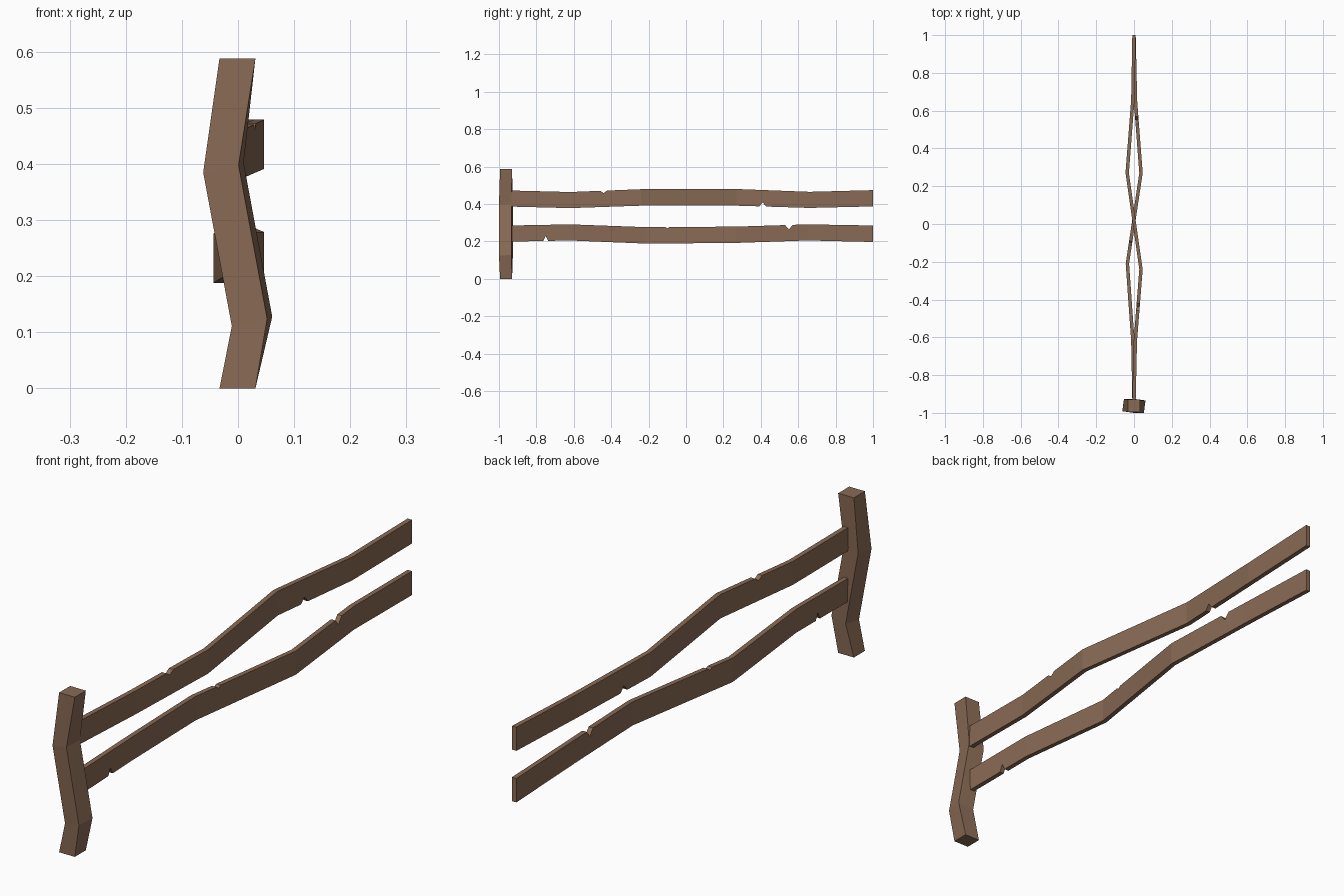
import bpy

if "Cube" in bpy.data.objects:
    bpy.data.objects.remove(bpy.data.objects["Cube"])

wood = bpy.data.materials.new("brown_wood")
wood.diffuse_color = (0.25, 0.145, 0.09, 1)
wood.use_nodes = True
wood.node_tree.nodes["Principled BSDF"].inputs["Base Color"].default_value = wood.diffuse_color


def loft(name, rings):
    """Join four-cornered rings into a closed, flat-shaded beam."""
    verts = [p for r in rings for p in r]
    faces = [(0, 1, 2, 3)]
    for i in range(len(rings) - 1):
        a, b = 4 * i, 4 * i + 4
        for k in range(4):
            n = (k + 1) % 4
            faces.append((a + k, b + k, b + n, a + n))
    e = len(verts) - 4
    faces.append((e + 3, e + 2, e + 1, e))
    mesh = bpy.data.meshes.new(name)
    mesh.from_pydata(verts, [], faces)
    mesh.validate()
    mesh.materials.append(wood)
    obj = bpy.data.objects.new(name, mesh)
    bpy.context.collection.objects.link(obj)
    return obj


def lerp(table, y, col):
    """Interpolate one column of a station table along y."""
    for p, q in zip(table, table[1:]):
        if y <= q[0]:
            t = (y - p[0]) / (q[0] - p[0])
            return p[col] + t * (q[col] - p[col])
    return table[-1][col]


def rail(name, stations, notches, half=0.009):
    """Bent plank: stations are (y, x, bottom, top); notches (y, half width, depth, side)."""
    ys = {s[0] for s in stations}
    for y, w, d, side in notches:
        ys |= {y - w, y, y + w}
    rings = []
    for y in sorted(ys):
        x, lo, hi = (lerp(stations, y, c) for c in (1, 2, 3))
        for ny, w, d, side in notches:
            if y == ny:
                if side == "top":
                    hi -= d
                else:
                    lo += d
        rings.append([(x - half, y, lo), (x + half, y, lo),
                      (x + half, y, hi), (x - half, y, hi)])
    return loft(name, rings)


# Crooked post: square ends, two twisted rings between
def square(z):
    return [(-0.033, -0.994, z), (-0.033, -0.93, z),
            (0.031, -0.93, z), (0.031, -0.994, z)]


def bend(x, z):
    return [(x, -0.991, z), (x + 0.009, -0.926, z + 0.006),
            (x + 0.072, -0.934, z + 0.017), (x + 0.063, -1.0, z + 0.013)]


loft("post", [square(0), bend(-0.011, 0.111), bend(-0.062, 0.385), square(0.588)])

# Upper rail
rail("upper_rail",
     [(-0.935, 0, 0.386, 0.472), (-0.62, 0.007, 0.378, 0.464),
      (-0.24, 0.037, 0.391, 0.479), (0.27, -0.036, 0.391, 0.480),
      (0.66, -0.006, 0.379, 0.465), (1.0, 0, 0.387, 0.474)],
     [(-0.44, 0.018, 0.013, "top"), (0.41, 0.018, 0.022, "bottom")])

# Lower rail, bowed the opposite way
rail("lower_rail",
     [(-0.935, 0, 0.199, 0.285), (-0.62, -0.006, 0.205, 0.291),
      (-0.21, -0.035, 0.188, 0.276), (0.27, 0.037, 0.192, 0.279),
      (0.65, 0.008, 0.205, 0.291), (1.0, 0, 0.197, 0.285)],
     [(-0.75, 0.013, 0.026, "bottom"), (-0.1, 0.01, 0.008, "top"),
      (0.55, 0.02, 0.024, "top")])
